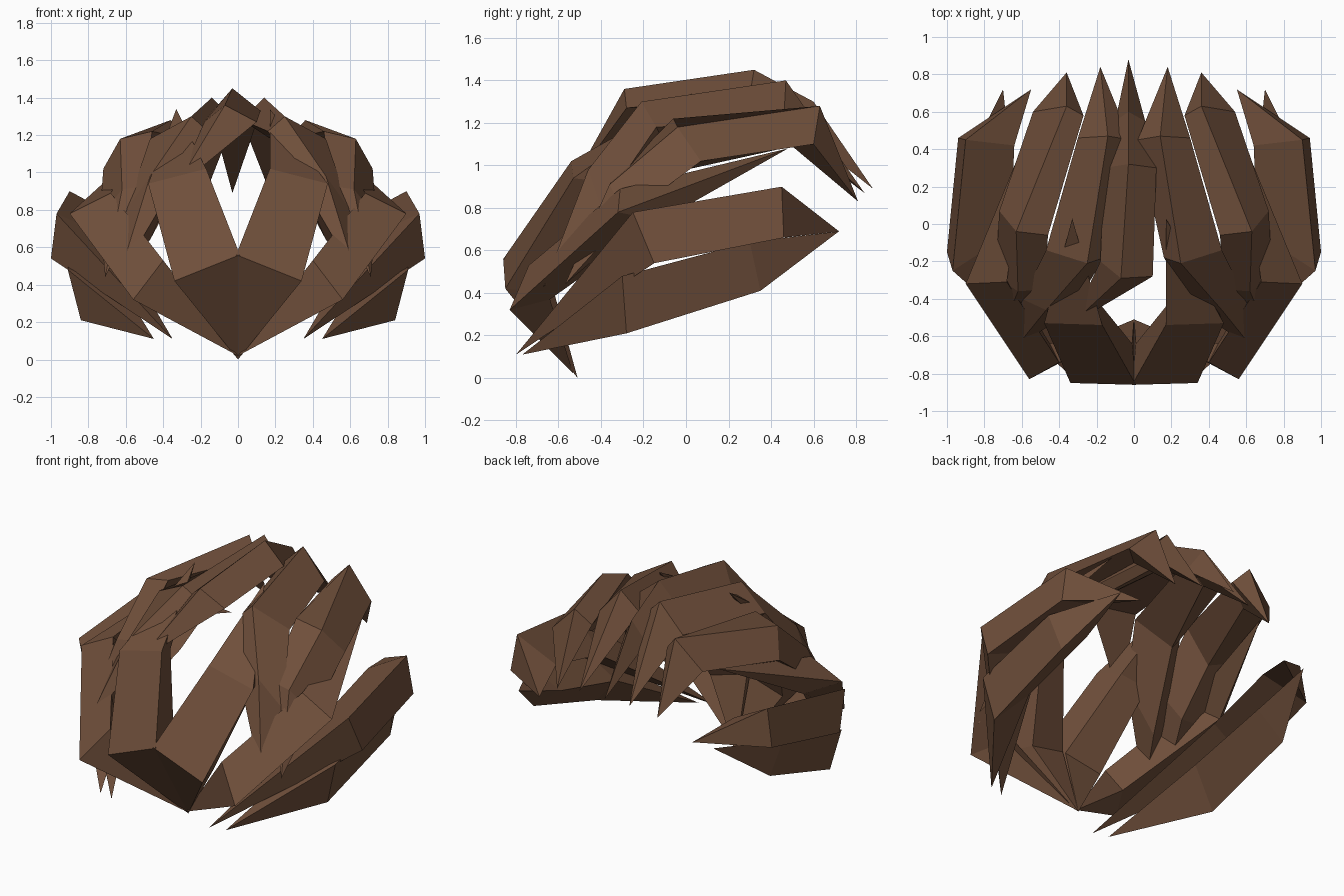
import bpy, bmesh

brown = bpy.data.materials.new("brown")
brown.diffuse_color = (0.16, 0.078, 0.043, 1)


def lock(name, start, rings, end, side=1):
    """Faceted tapered lock: pointed start, polygon rings, pointed end."""
    bm = bmesh.new()

    def vert(p):
        return bm.verts.new((p[0] * side, p[1], p[2]))

    a, b = vert(start), vert(end)
    loops = [[vert(p) for p in r] for r in rings]
    n = len(loops[0])
    for i in range(n):
        j = (i + 1) % n
        bm.faces.new((a, loops[0][j], loops[0][i]))
        bm.faces.new((b, loops[-1][i], loops[-1][j]))
        for r, s in zip(loops, loops[1:]):
            bm.faces.new((r[i], r[j], s[j], s[i]))
    bmesh.ops.recalc_face_normals(bm, faces=bm.faces)
    me = bpy.data.meshes.new(name)
    bm.to_mesh(me)
    bm.free()
    me.materials.append(brown)
    bpy.context.collection.objects.link(bpy.data.objects.new(name, me))


for side, tag in ((1, "right"), (-1, "left")):
    # front lock framing the opening
    lock("front_lock_" + tag, (0.0, -0.51, 0.0), [
        [(-0.01, -0.86, 0.56), (0.34, -0.85, 0.42), (0.26, -0.62, 0.40),
         (0.01, -0.64, 0.46)],
        [(0.17, -0.54, 1.02), (0.48, -0.53, 0.94), (0.40, -0.36, 0.92),
         (0.22, -0.38, 0.96)],
    ], (0.17 if side > 0 else 0.33, 0.03, 1.34), side)
    # cheek lock sweeping up, outward and back
    lock("cheek_lock_" + tag, (0.0, -0.53, 0.02), [
        [(0.40, -0.74, 0.53), (0.56, -0.83, 0.32), (0.45, -0.64, 0.37)],
        [(0.68, -0.31, 0.89), (0.90, -0.32, 0.78), (0.76, -0.12, 0.74)],
    ], (0.57, 0.48, 1.08), side)
    # lowest side lock
    lock("lower_side_lock_" + tag, (0.45, -0.77, 0.11), [
        [(0.84, -0.28, 0.21), (0.91, -0.30, 0.48), (0.64, -0.2, 0.42)],
        [(0.85, 0.35, 0.41), (0.91, 0.30, 0.64), (0.66, 0.35, 0.56)],
    ], (0.70, 0.72, 0.69), side)
    # broad side lock
    lock("side_lock_" + tag, (0.35, -0.80, 0.11), [
        [(0.97, -0.25, 0.78), (1.0, -0.15, 0.54), (0.66, -0.05, 0.64)],
        [(0.90, 0.45, 0.90), (0.94, 0.46, 0.66), (0.64, 0.42, 0.76)],
    ], (0.55, 0.72, 0.69), side)
    # upper side lock
    lock("upper_side_lock_" + tag, (0.71, -0.57, 0.44), [
        [(0.48, -0.35, 0.93), (0.62, -0.36, 0.91), (0.74, -0.28, 0.76),
         (0.57, -0.24, 0.72)],
        [(0.46, -0.06, 1.22), (0.63, -0.04, 1.18), (0.72, 0.07, 1.02),
         (0.57, 0.0, 0.98)],
        [(0.27, 0.58, 1.18), (0.36, 0.63, 1.28), (0.54, 0.60, 1.10),
         (0.42, 0.50, 1.09)],
    ], (0.36, 0.81, 0.83), side)
    # crown lock beside the centre
    lock("crown_lock_" + tag, (0.64, -0.67, 0.43), [
        [(0.33, -0.46, 0.96), (0.47, -0.46, 0.98), (0.60, -0.40, 0.80),
         (0.47, -0.38, 0.64)],
        [(0.16, -0.18, 1.22), (0.25, -0.21, 1.30), (0.47, -0.14, 1.18),
         (0.36, -0.08, 1.06)],
        [(0.02, 0.45, 1.28), (0.14, 0.47, 1.40), (0.30, 0.46, 1.22),
         (0.18, 0.42, 1.19)],
    ], (0.18, 0.84, 0.87), side)

# off-centre crest lock along the top
lock("crest_lock", (-0.34, -0.54, 0.91), [
    [(-0.18, -0.20, 1.27), (-0.07, -0.29, 1.36), (0.10, -0.28, 1.27)],
    [(-0.16, 0.30, 1.30), (-0.03, 0.32, 1.45), (0.12, 0.30, 1.33)],
    [(-0.10, 0.55, 1.15), (-0.03, 0.60, 1.30), (0.06, 0.55, 1.15)],
], (-0.03, 0.88, 0.89))
